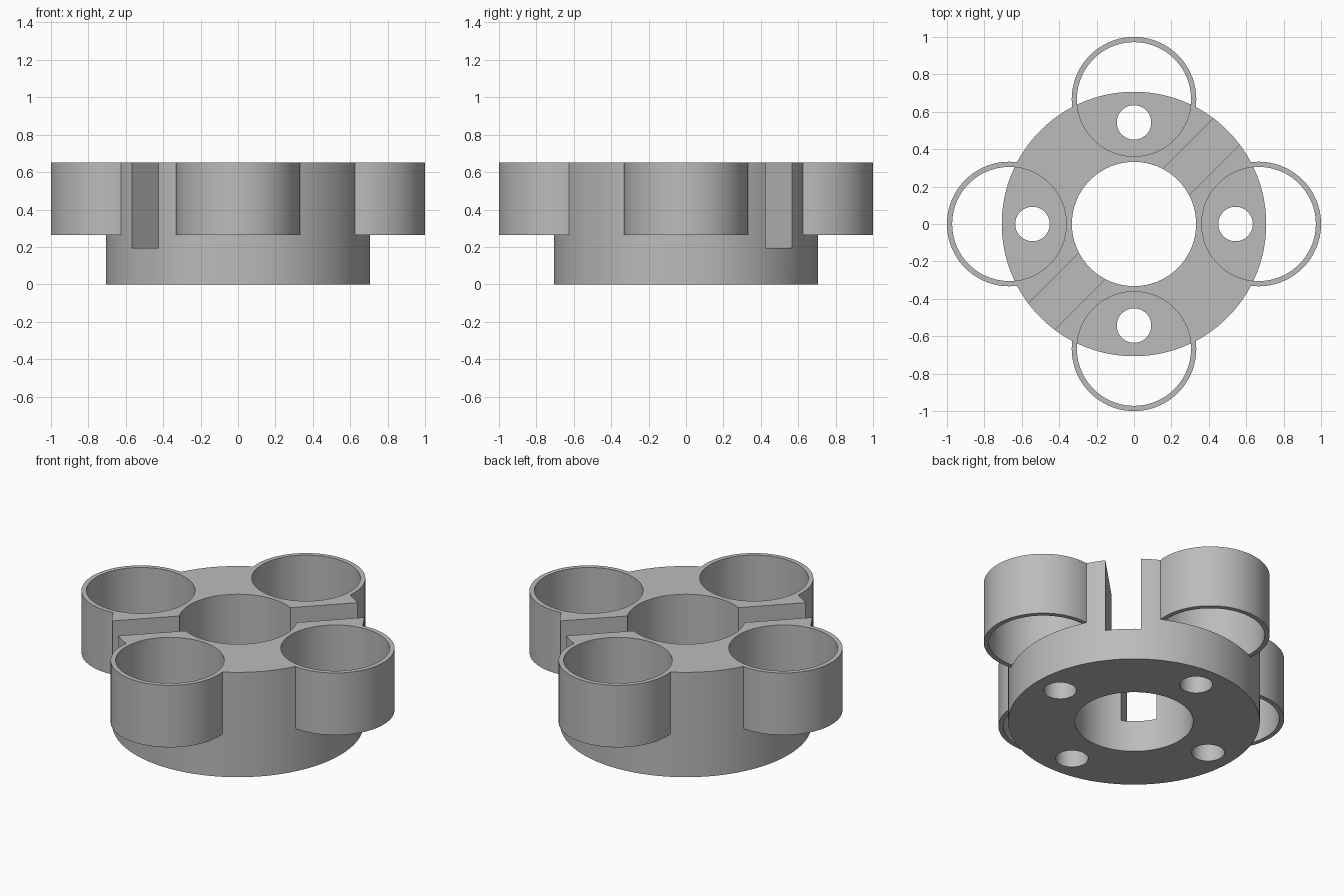
import bpy
import math

if "Cube" in bpy.data.objects:
    bpy.data.objects.remove(bpy.data.objects["Cube"])

TOP = 0.65          # overall height
CUP_BASE = 0.265    # underside of the cups
CUP_OFFSET = 0.667  # cup centre from the axis

grey = bpy.data.materials.new("grey")
grey.diffuse_color = (0.5, 0.5, 0.5, 1)
grey.use_nodes = True
grey.node_tree.nodes["Principled BSDF"].inputs["Base Color"].default_value = grey.diffuse_color


def cylinder(name, radius, z0, z1, x=0.0, y=0.0, sides=128):
    bpy.ops.mesh.primitive_cylinder_add(
        vertices=sides, radius=radius, depth=z1 - z0, location=(x, y, (z0 + z1) / 2))
    bpy.context.object.name = name
    return bpy.context.object


def box(name, size, location, turn=0.0):
    bpy.ops.mesh.primitive_cube_add(size=1, location=location, rotation=(0, 0, turn))
    bpy.context.object.name = name
    bpy.context.object.scale = size
    return bpy.context.object


def combine(target, tool, operation):
    """Apply a boolean and remove the tool object."""
    bpy.context.view_layer.update()
    mod = target.modifiers.new(operation.lower(), 'BOOLEAN')
    mod.operation, mod.solver, mod.object = operation, 'EXACT', tool
    bpy.context.view_layer.objects.active = target
    bpy.ops.object.modifier_apply(modifier=mod.name)
    bpy.data.objects.remove(tool, do_unlink=True)


def around(distance):
    """Four positions around the axis."""
    return [(distance * math.cos(i * math.pi / 2), distance * math.sin(i * math.pi / 2))
            for i in range(4)]


# Round hub with four overhanging cups, trimmed level at the top
holder = cylinder("cup_holder_hub", 0.707, 0, 0.75)
for x, y in around(CUP_OFFSET):
    combine(holder, cylinder("cup", 0.333, CUP_BASE, 0.7, x, y), 'UNION')
combine(holder, box("top_trim", (3, 3, 1), (0, 0, TOP + 0.5)), 'DIFFERENCE')

# Cup pockets, open underneath where they overhang the hub
for x, y in around(CUP_OFFSET):
    combine(holder, cylinder("pocket", 0.305, CUP_BASE - 0.001, 1, x, y), 'DIFFERENCE')

# Screw holes through the pocket floors
for x, y in around(0.543):
    combine(holder, cylinder("screw_hole", 0.092, -0.5, 1, x, y, 64), 'DIFFERENCE')

# Central bore and the diagonal slot
combine(holder, cylinder("bore", 0.332, -0.5, 1), 'DIFFERENCE')
combine(holder, box("slot", (3, 0.2, 1), (0, 0, 0.695), math.pi / 4), 'DIFFERENCE')

# Finish
holder.data.materials.clear()
holder.data.materials.append(grey)
bpy.ops.object.select_all(action='DESELECT')
holder.select_set(True)
bpy.context.view_layer.objects.active = holder
bpy.ops.object.shade_smooth_by_angle(angle=math.radians(30))
